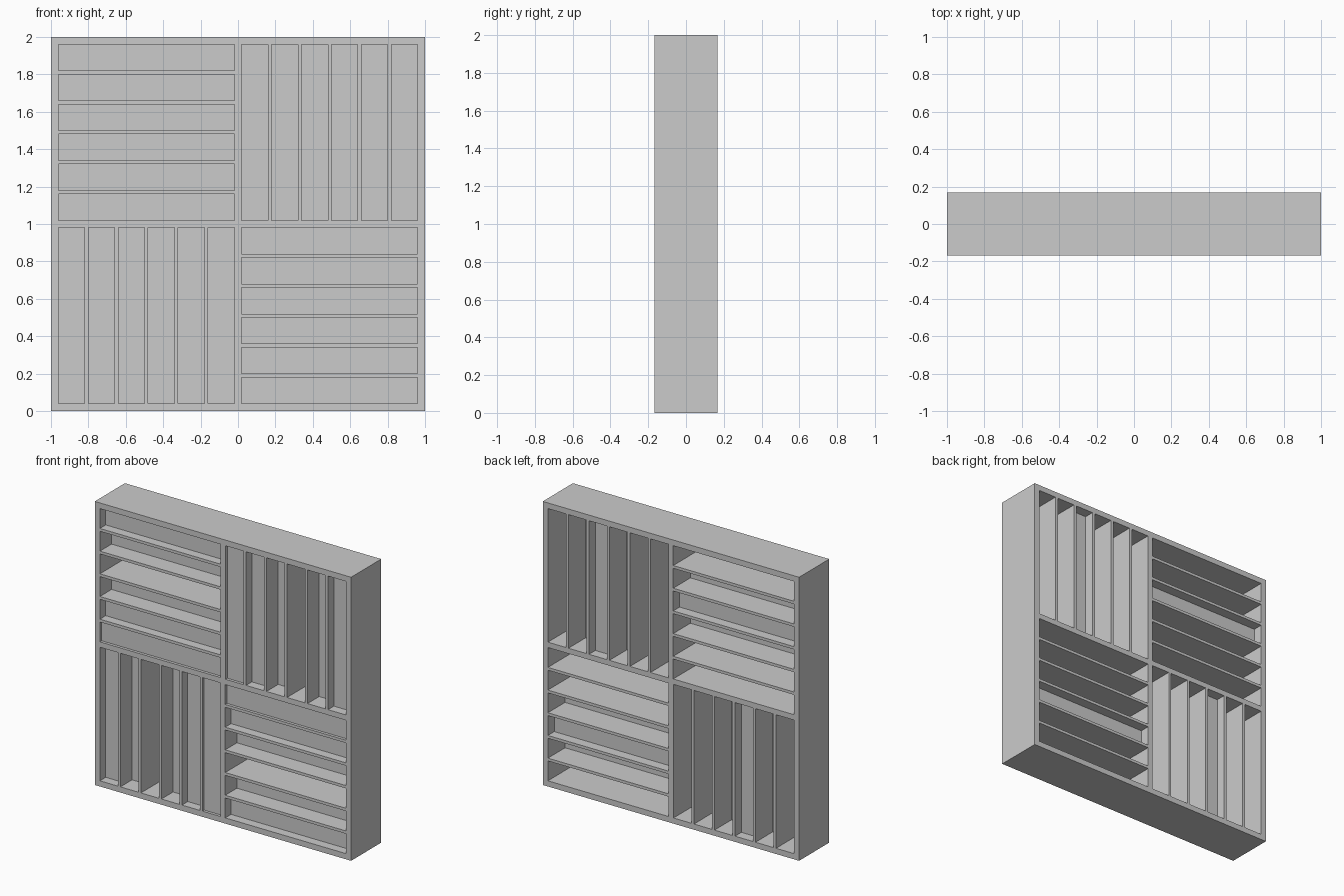
import bpy

if "Cube" in bpy.data.objects:
    bpy.data.objects.remove(bpy.data.objects["Cube"])

HALF_D = 0.168          # half of the panel depth
FLOOR = 0.015           # thickness of the plate closing each well
DEPTHS = [0.065, 0.13, 0.25, 0.13, 0.065, 0.02]   # front well depths, outer edge to centre
OUT, INN = 0.96, 0.018  # outer and inner limits of the wells, from the panel centre
PITCH, WIDTH = 0.16, 0.14


def box_mesh(name, boxes):
    """One mesh made of axis-aligned boxes given as (min corner, max corner)."""
    verts, faces = [], []
    for lo, hi in boxes:
        n = len(verts)
        verts += [(x, y, z) for x in (lo[0], hi[0]) for y in (lo[1], hi[1]) for z in (lo[2], hi[2])]
        for f in ((0, 1, 3, 2), (4, 6, 7, 5), (0, 4, 5, 1), (2, 3, 7, 6), (0, 2, 6, 4), (1, 5, 7, 3)):
            faces.append([n + i for i in f])
    mesh = bpy.data.meshes.new(name)
    mesh.from_pydata(verts, [], faces)
    ob = bpy.data.objects.new(name, mesh)
    bpy.context.collection.objects.link(ob)
    return ob


# Front and back wells: sx, sz pick the quadrant; horizontal slots in two opposite quadrants
wells = []
for sx, sz in ((-1, 1), (1, 1), (-1, -1), (1, -1)):
    horizontal = sx != sz
    for i, depth in enumerate(DEPTHS):
        a = OUT - i * PITCH
        b = a - WIDTH
        across, along = (b, a), (INN, OUT)
        xr, zr = (along, across) if horizontal else (across, along)
        x0, x1 = sorted(sx * v for v in xr)
        z0, z1 = sorted(1 + sz * v for v in zr)
        floor_y = -HALF_D + depth
        wells.append(((x0, -HALF_D - 0.1, z0), (x1, floor_y, z1)))
        wells.append(((x0, floor_y + FLOOR, z0), (x1, HALF_D + 0.1, z1)))

# Slab carved by all wells
panel = box_mesh("diffuser_panel", [((-1, -HALF_D, 0), (1, HALF_D, 2))])
cutter = box_mesh("well_cutter", wells)

carve = panel.modifiers.new("wells", 'BOOLEAN')
carve.operation = 'DIFFERENCE'
carve.solver = 'EXACT'
carve.object = cutter

# Bake the carving and drop the helper
bpy.context.view_layer.objects.active = panel
bpy.ops.object.modifier_apply(modifier=carve.name)
bpy.data.objects.remove(cutter)
